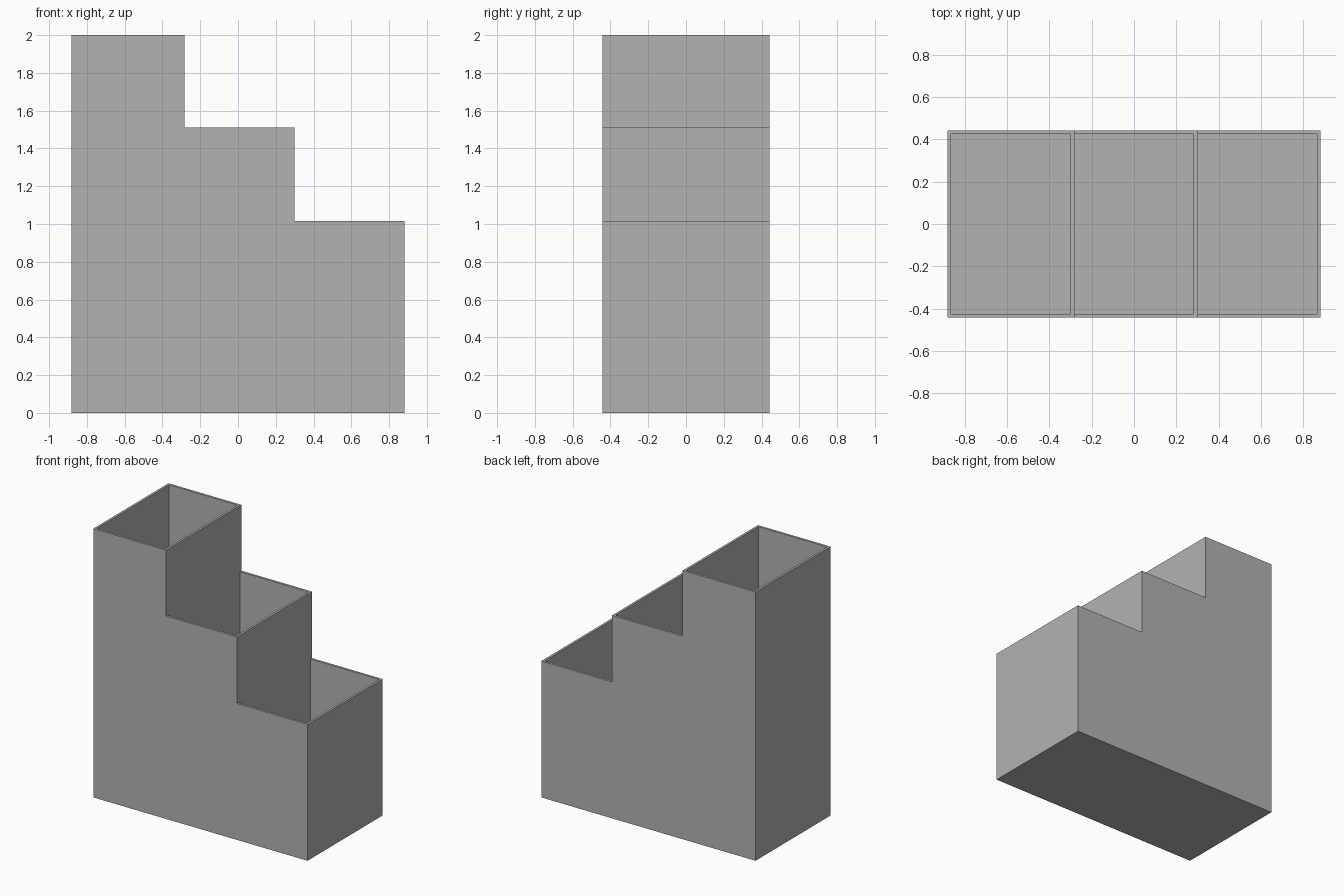
import bpy, bmesh

cube = bpy.data.objects.get("Cube")
if cube:
    bpy.data.objects.remove(cube, do_unlink=True)

HALF_X, HALF_Y, WALL = 0.882, 0.442, 0.0175
HEIGHTS = [2.0, 1.51, 1.015]                  # bins from right to left
BIN = (2 * HALF_X - 4 * WALL) / 3             # inner width of one bin

grey = bpy.data.materials.new("plain_grey")
grey.use_nodes = True
grey.diffuse_color = (0.45, 0.45, 0.45, 1)
grey.node_tree.nodes["Principled BSDF"].inputs["Base Color"].default_value = grey.diffuse_color


def prism(name, outline, y0, y1):
    """Extrude an x-z outline along y."""
    bm = bmesh.new()
    face = bm.faces.new([bm.verts.new((x, y0, z)) for x, z in outline])
    ext = bmesh.ops.extrude_face_region(bm, geom=[face])["geom"]
    moved = [v for v in ext if isinstance(v, bmesh.types.BMVert)]
    bmesh.ops.translate(bm, verts=moved, vec=(0, y1 - y0, 0))
    bmesh.ops.recalc_face_normals(bm, faces=bm.faces)
    mesh = bpy.data.meshes.new(name)
    bm.to_mesh(mesh)
    bm.free()
    mesh.materials.append(grey)
    obj = bpy.data.objects.new(name, mesh)
    bpy.context.collection.objects.link(obj)
    return obj


# Stepped outer body
outline = [(HALF_X, 0), (-HALF_X, 0)]
left = -HALF_X
for i, top in enumerate(HEIGHTS):
    right = -HALF_X + WALL + (i + 1) * (BIN + WALL)
    outline += [(left, top), (right, top)]
    left = right
body = prism("stepped_bin", outline, -HALF_Y, HALF_Y)

# Hollow out the three open bins, leaving thin walls and a floor
cutters = []
for i, top in enumerate(HEIGHTS):
    x0 = -HALF_X + WALL + i * (BIN + WALL)
    x1 = x0 + BIN
    z1 = top + 0.1
    cutter = prism("bin_cutter", [(x0, WALL), (x1, WALL), (x1, z1), (x0, z1)],
                   -HALF_Y + WALL, HALF_Y - WALL)
    cutter.hide_render = True
    cutters.append(cutter)
    mod = body.modifiers.new("hollow", "BOOLEAN")
    mod.operation, mod.solver, mod.object = "DIFFERENCE", "EXACT", cutter

# Bake the cuts and remove the cutters
hollow = bpy.data.meshes.new_from_object(
    body.evaluated_get(bpy.context.evaluated_depsgraph_get()))
body.modifiers.clear()
body.data = hollow
for cutter in cutters:
    bpy.data.objects.remove(cutter, do_unlink=True)
